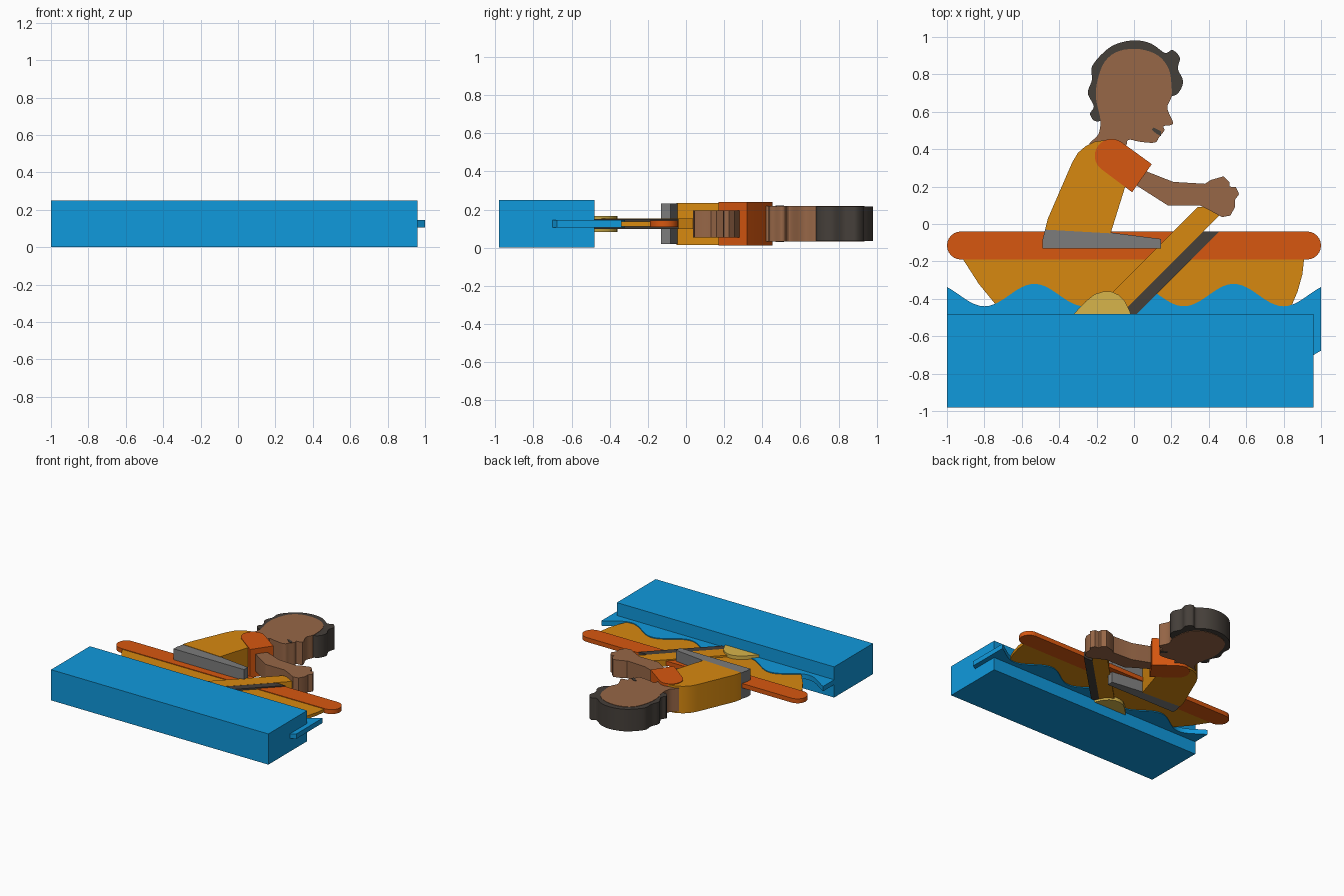
import bpy
import bmesh
import math
from mathutils import Vector

cube = bpy.data.objects.get("Cube")
if cube:
    bpy.data.objects.remove(cube, do_unlink=True)


def material(name, color):
    mat = bpy.data.materials.new(name)
    mat.use_nodes = True
    rgba = (*color, 1)
    mat.diffuse_color = rgba
    mat.node_tree.nodes["Principled BSDF"].inputs["Base Color"].default_value = rgba
    return mat


blue = material("water blue", (.005, .32, .72))
orange = material("orange", (.68, .095, .005))
amber = material("amber", (.68, .25, .005))
skin = material("skin brown", (.31, .135, .063))
dark = material("dark brown", (.06, .05, .042))
grey = material("grey", (.2, .2, .2))
khaki = material("khaki", (.68, .46, .07))

MID = .125  # height of the middle plane shared by all the layers
parts = []


def rounded(points, steps=5):
    """Closed Catmull-Rom curve through the points."""
    pts = [Vector(p) for p in points]
    n = len(pts)
    result = []
    for i in range(n):
        a, b, c, d = (pts[(i + k) % n] for k in (-1, 0, 1, 2))
        for s in range(steps):
            t = s / steps
            result.append(b + .5 * t * ((c - a) + t * ((2 * a - 5 * b + 4 * c - d)
                          + t * (3 * (b - c) + d - a))))
    return result


def arc(cx, cy, radius, start, end, steps=12):
    """Points on a circular arc, angles in degrees."""
    angles = [math.radians(start + (end - start) * i / steps) for i in range(steps + 1)]
    return [(cx + radius * math.cos(a), cy + radius * math.sin(a)) for a in angles]


def slab(name, outline, thickness, mat, mid=MID):
    """Flat outline extruded evenly to both sides of a middle height."""
    bm = bmesh.new()
    low = mid - thickness / 2
    base = bm.faces.new([bm.verts.new((p[0], p[1], low)) for p in outline])
    grown = bmesh.ops.extrude_face_region(bm, geom=[base])
    top = [v for v in grown["geom"] if isinstance(v, bmesh.types.BMVert)]
    bmesh.ops.translate(bm, verts=top, vec=(0, 0, thickness))
    bmesh.ops.recalc_face_normals(bm, faces=bm.faces)
    mesh = bpy.data.meshes.new(name)
    bm.to_mesh(mesh)
    bm.free()
    mesh.materials.append(mat)
    obj = bpy.data.objects.new(name, mesh)
    bpy.context.collection.objects.link(obj)
    parts.append(obj)
    return obj


# Water: heavy base block and a thin rippled sheet standing in it
slab("base_block", [(-1, -.98), (.96, -.98), (.96, -.48), (-1, -.48)], .25, blue)


def ripple(x, level):
    return level + .06 * math.cos(math.tau * x / .533)


xs = [i / 40 for i in range(-40, 41)]
slab("wave_sheet",
     [(x, ripple(x, -.38)) for x in xs] + [(x, ripple(x, -.72)) for x in reversed(xs)],
     .04, blue)

# Boat: thin hull with a rounded rim
slab("boat_hull",
     [(-.92, -.18), (-.83, -.32), (-.74, -.43), (-.68, -.5),
      (.8, -.5), (.845, -.43), (.875, -.36), (.9, -.27), (.91, -.18)], .026, amber)
slab("boat_rim",
     arc(-.925, -.115, .075, 90, 270) + arc(.925, -.115, .075, -90, 90), .036, orange)

# Paddle: diagonal shaft, dark strip beside it and rounded blade


def diagonal(left, right, bottom, top):
    """Band at 45 degrees with level ends."""
    return [(left + bottom, bottom), (right + bottom, bottom),
            (right + top, top), (left + top, top)]


slab("paddle_shaft", diagonal(.25, .41, -.5, .09), .054, amber)
slab("paddle_strip", diagonal(.41, .495, -.5, -.04), .052, dark)
slab("paddle_blade",
     [(-.34, -.5), (-.26, -.415), (-.21, -.375), (-.16, -.36), (-.12, -.362),
      (-.08, -.38), (-.05, -.41), (-.025, -.46), (-.01, -.5)], .084, khaki)

# Seat
slab("seat",
     [(-.475, -.03), (-.13, -.045), (.145, -.08), (.145, -.13),
      (-.49, -.13), (-.49, -.09)], .214, grey)

# Rower: torso, sleeve and arm
slab("torso",
     [(-.475, -.03), (-.46, .03), (-.33, .33), (-.3, .38), (-.26, .415),
      (-.21, .44), (-.13, .452), (-.06, .43), (-.02, .3), (-.05, .19),
      (-.125, -.05)], .22, amber)
slab("sleeve",
     arc(-.12, .365, .09, 54, 230) + [(-.01, .17), (.095, .32)], .23, orange)
slab("arm",
     [(-.03, .28), (.07, .28), (.21, .225), (.38, .215), (.41, .235), (.48, .255),
      (.51, .225), (.51, .2), (.545, .197), (.562, .16), (.54, .13), (.54, .09),
      (.515, .045), (.47, .037), (.41, .07), (.35, .1), (.18, .1), (.015, .205)],
     .142, skin)

# Head in profile, with curly hair peeking out around it
slab("hair",
     rounded([(-.18, .55), (-.235, .585), (-.215, .63), (-.247, .7), (-.225, .77),
              (-.225, .84), (-.17, .91), (-.1, .96), (0, .982), (.09, .965),
              (.165, .915), (.205, .93), (.245, .89), (.235, .83), (.262, .765),
              (.24, .705), (.19, .68), (0, .65)]), .18, dark)
slab("head",
     rounded([(-.235, .42), (-.19, .48), (-.18, .56), (-.203, .67), (-.195, .77),
              (-.155, .87), (-.08, .925), (.03, .935), (.13, .9), (.185, .83),
              (.2, .75), (.2, .68), (.178, .62), (.207, .55), (.2, .53),
              (.158, .523), (.162, .5), (.135, .465), (.11, .435), (.03, .44),
              (-.03, .45), (-.06, .41)], 4), .186, skin)

# Mouth plates on both faces of the head
for side, label in ((1, "upper"), (-1, "lower")):
    slab("mouth_" + label,
         [(.095, .505), (.105, .515), (.145, .495), (.145, .47), (.12, .482)],
         .004, dark, MID + side * .094)

# Smooth the curved edges, keep the flat faces crisp
bpy.ops.object.select_all(action="DESELECT")
for obj in parts:
    obj.select_set(True)
bpy.context.view_layer.objects.active = parts[0]
bpy.ops.object.shade_smooth_by_angle(angle=math.radians(30))
